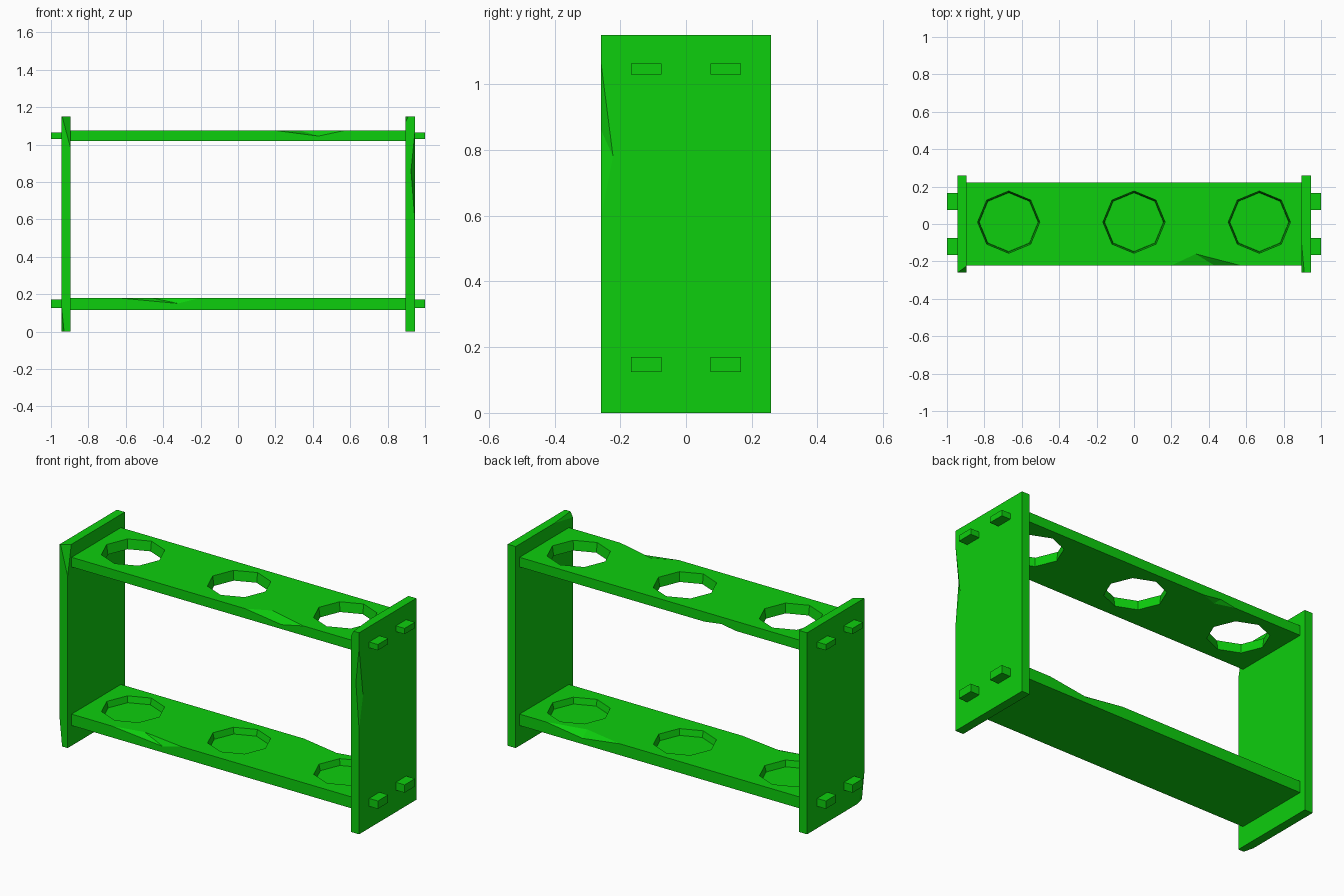
import bpy, bmesh
from math import pi
from mathutils import Vector, Matrix

cube = bpy.data.objects.get("Cube")
if cube:
    bpy.data.objects.remove(cube, do_unlink=True)

green = bpy.data.materials.new("bright green")
green.use_nodes = True
COLOR = (0.004, 0.62, 0.004, 1)
green.diffuse_color = COLOR
green.node_tree.nodes["Principled BSDF"].inputs["Base Color"].default_value = COLOR


def add(name, bm):
    bmesh.ops.recalc_face_normals(bm, faces=bm.faces)
    mesh = bpy.data.meshes.new(name)
    bm.to_mesh(mesh)
    bm.free()
    mesh.materials.append(green)
    obj = bpy.data.objects.new(name, mesh)
    bpy.context.collection.objects.link(obj)
    return obj


def box(name, lo, hi):
    lo, hi = Vector(lo), Vector(hi)
    bm = bmesh.new()
    bmesh.ops.create_cube(bm, size=1, matrix=Matrix.Translation((lo + hi) / 2)
                          @ Matrix.Diagonal(hi - lo).to_4x4())
    return add(name, bm)


def cut(obj, cutter):
    cutter.hide_render = True
    cutter.hide_set(True)
    mod = obj.modifiers.new("cut", 'BOOLEAN')
    mod.operation = 'DIFFERENCE'
    mod.solver = 'EXACT'
    mod.object = cutter
    bpy.context.view_layer.objects.active = obj
    bpy.ops.object.modifier_apply(modifier=mod.name)
    bpy.data.objects.remove(cutter, do_unlink=True)


def chip(obj, *points):
    """Knock out the hull of the points; the last one lies outside the part."""
    bm = bmesh.new()
    for p in points:
        bm.verts.new(p)
    bmesh.ops.convex_hull(bm, input=bm.verts)
    cut(obj, add("chip_cutter", bm))


def edge_chip(shelf, x0, x1, y, z, top, side, out):
    """Chip on a long shelf edge; top and side are the two inner points."""
    chip(shelf, (x0, y, z), (x1, y, z), (top[0], top[1], z), (side[0], y, side[1]),
         ((x0 + x1) / 2, y + out[0] * 0.02, z + out[1] * 0.02))


def holes(shelf, z0, z1):
    """Three slightly tapered eight-sided holes from z0 up to z1."""
    for x in (-0.67, 0, 0.67):
        bm = bmesh.new()
        bmesh.ops.create_cone(bm, cap_ends=True, segments=8, radius1=0.157, radius2=0.168,
                              depth=z1 - z0,
                              matrix=Matrix.Translation((x, 0.01, (z0 + z1) / 2)))
        cut(shelf, add("hole_cutter", bm))


# Shelves: the upper one pierced, the lower one recessed
W, D = 0.897, 0.222
upper = box("upper_shelf", (-W, -D, 1.02), (W, D, 1.075))
lower = box("lower_shelf", (-W, -D, 0.115), (W, D, 0.18))
holes(upper, 1.01, 1.085)
holes(lower, 0.145, 0.19)

# Chipped shelf edges
edge_chip(upper, 0.2, 0.57, -D, 1.075, (0.33, -0.16), (0.43, 1.045), (-1, 1))
edge_chip(upper, -0.47, -0.27, D, 1.02, (-0.36, 0.19), (-0.38, 1.035), (1, -1))
edge_chip(lower, -0.64, -0.2, -D, 0.18, (-0.46, -0.185), (-0.32, 0.15), (-1, 1))
edge_chip(lower, 0.26, 0.73, D, 0.18, (0.5, 0.175), (0.5, 0.148), (1, 1))

# End panels with their chipped edges and corners
IN, OUT, Y, H = 0.895, 0.945, 0.258, 1.15
left = box("left_panel", (IN, -Y, 0), (OUT, Y, H))
right = box("right_panel", (-OUT, -Y, 0), (-IN, Y, H))
chip(left, (OUT, -Y, 1.06), (OUT, -Y, 0.6), (OUT, -0.222, 0.78), (0.925, -Y, 0.86),
     (OUT + 0.01, -Y - 0.01, 0.83))
chip(left, (IN, -Y, 1.12), (0.91, -Y, H), (IN, -0.09, H), (IN - 0.01, -Y - 0.01, H + 0.01))
chip(right, (-0.94, -Y, H), (-IN, -0.225, H), (-IN, -Y, 0.98),
     (-IN + 0.01, -Y - 0.01, H + 0.01))
chip(right, (-OUT, -Y, 0.15), (-0.93, -Y, 0), (-OUT, -0.2, 0),
     (-OUT - 0.01, -Y - 0.01, -0.01))

# Tenons poking through the panels
for side, sx in (("left", 1), ("right", -1)):
    for row, z0, z1 in (("upper", 1.03, 1.063), ("lower", 0.125, 0.17)):
        for end, sy in (("back", 1), ("front", -1)):
            xs = sorted((sx * 0.94, sx * 1.0))
            ys = sorted((sy * 0.074, sy * 0.167))
            box(f"{side}_{row}_{end}_tenon", (xs[0], ys[0], z0), (xs[1], ys[1], z1))
